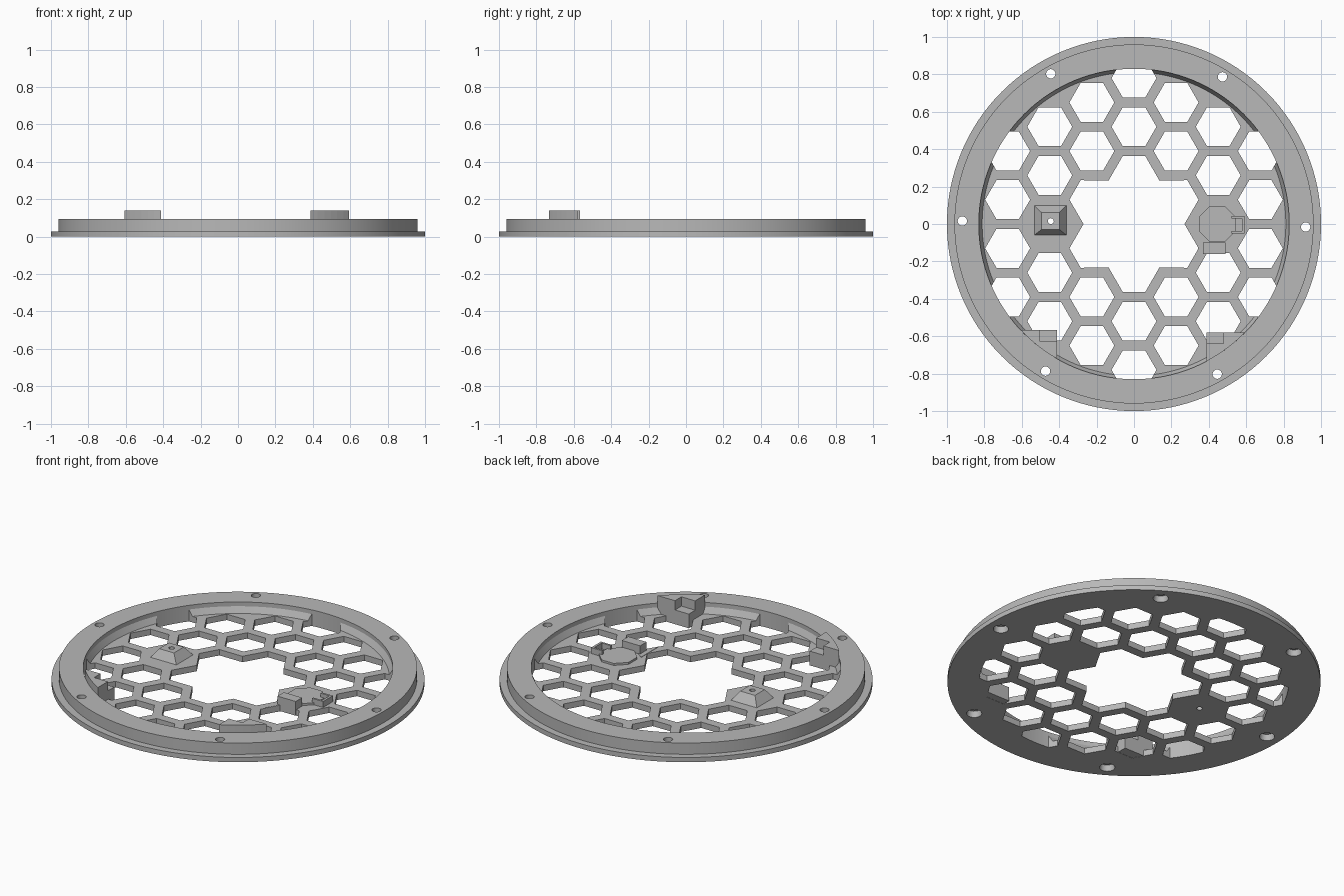
import bpy, bmesh
from math import pi, cos, sin, sqrt, atan2, radians
from mathutils import Vector

cube = bpy.data.objects.get("Cube")
if cube:
    bpy.data.objects.remove(cube, do_unlink=True)

grey = bpy.data.materials.new("plain grey")
grey.use_nodes = True
grey.diffuse_color = (0.48, 0.48, 0.48, 1)
grey.node_tree.nodes["Principled BSDF"].inputs["Base Color"].default_value = grey.diffuse_color

SEG = 128
INNER = 0.83      # inside radius of the rim
PLATE = 0.035     # grille thickness
PITCH = 0.26      # distance between hexagon centres
HEX = 0.12        # hexagon corner radius


def finish(name, bm):
    bmesh.ops.recalc_face_normals(bm, faces=bm.faces)
    mesh = bpy.data.meshes.new(name)
    bm.to_mesh(mesh)
    bm.free()
    mesh.materials.append(grey)
    obj = bpy.data.objects.new(name, mesh)
    bpy.context.collection.objects.link(obj)
    return obj


def lathe(name, profile, closed):
    bm = bmesh.new()
    verts = [bm.verts.new((r, 0, z)) for r, z in profile]
    pairs = list(zip(verts, verts[1:]))
    if closed:
        pairs.append((verts[-1], verts[0]))
    edges = [bm.edges.new(p) for p in pairs]
    bmesh.ops.spin(bm, geom=verts + edges, cent=(0, 0, 0), axis=(0, 0, 1),
                   angle=2 * pi, steps=SEG, use_duplicate=False)
    bmesh.ops.remove_doubles(bm, verts=bm.verts, dist=1e-5)
    return finish(name, bm)


def add_prism(bm, points, z0, z1, top=None):
    """Prism from an outline; a second outline makes it tapered."""
    low = [bm.verts.new((x, y, z0)) for x, y in points]
    high = [bm.verts.new((x, y, z1)) for x, y in (top or points)]
    bm.faces.new(low[::-1])
    bm.faces.new(high)
    n = len(low)
    for i in range(n):
        j = (i + 1) % n
        bm.faces.new((low[i], low[j], high[j], high[i]))


def prism(name, points, z0, z1, top=None):
    bm = bmesh.new()
    add_prism(bm, points, z0, z1, top)
    return finish(name, bm)


def rect(x0, x1, y0, y1):
    return [(x0, y0), (x1, y0), (x1, y1), (x0, y1)]


def polygon(cx, cy, r, n, turn=0):
    return [(cx + r * cos(turn + 2 * pi * i / n), cy + r * sin(turn + 2 * pi * i / n))
            for i in range(n)]


def cut(obj, cutter):
    mod = obj.modifiers.new("cut", 'BOOLEAN')
    mod.operation = 'DIFFERENCE'
    mod.solver = 'EXACT'
    mod.object = cutter
    cutter.hide_render = True
    bpy.context.view_layer.objects.active = obj
    bpy.ops.object.modifier_apply(modifier=mod.name)
    bpy.data.objects.remove(cutter, do_unlink=True)


# Stepped outer rim
rim = lathe("rim", [(INNER, 0), (1, 0), (1, 0.028), (0.96, 0.028),
                    (0.96, 0.095), (INNER, 0.095)], True)

# Six screw holes, countersunk from below
bm = bmesh.new()
for k in range(6):
    a = radians(60 * k - 1)
    x, y = 0.918 * cos(a), 0.918 * sin(a)
    add_prism(bm, polygon(x, y, 0.025, 20), 0.02, 0.12)
cutter = finish("screw_cutter", bm)
cut(rim, cutter)
bm = bmesh.new()
for k in range(6):
    a = radians(60 * k - 1)
    x, y = 0.918 * cos(a), 0.918 * sin(a)
    add_prism(bm, polygon(x, y, 0.043, 20), -0.01, 0.035, polygon(x, y, 0.036, 20))
cut(rim, finish("countersink_cutter", bm))

# Grille plate with a sloped edge against the rim
grille = lathe("grille", [(0, 0), (INNER, 0), (INNER, 0.07), (0.812, PLATE), (0, PLATE)], False)

# Hexagon holes and the six-lobed centre opening
bm = bmesh.new()
for i in range(-3, 4):
    for j in range(-4, 5):
        x = i * PITCH * sqrt(3) / 2
        y = (j + 0.5 * (i % 2)) * PITCH
        d = Vector((x, y)).length
        solid = abs(i) == 2 and j == 0
        if 0.3 < d < 0.85 and not solid:
            add_prism(bm, polygon(x, y, HEX, 6), -0.05, 0.15)
star = []
for k in range(6):
    a = k * pi / 3
    star.append((0.27 * cos(a), 0.27 * sin(a)))
    b = a + pi / 6
    lx, ly = PITCH * cos(b), PITCH * sin(b)
    for t in (-pi / 6, pi / 6):
        star.append((lx + HEX * cos(b + t), ly + HEX * sin(b + t)))
add_prism(bm, star, -0.05, 0.15)
cut(grille, finish("hole_cutter", bm))

# Tapered boss with a pin hole
boss = prism("tapered_boss", rect(-0.54, -0.355, -0.065, 0.105), PLATE - 0.01, 0.085,
             rect(-0.495, -0.398, -0.03, 0.062))
pin = polygon(-0.445, 0.015, 0.016, 16)
cut(boss, prism("pin_cutter", pin, -0.05, 0.2))
cut(grille, prism("pin_cutter", pin, -0.05, 0.2))


# Corner brackets that fill the rim curve, each with a notched corner
def bracket(name, side, cx, cy):
    a0 = atan2(-sqrt(INNER ** 2 - cx ** 2), cx)
    a1 = atan2(cy, sqrt(INNER ** 2 - cy ** 2))
    arc = [(INNER * cos(a0 + (a1 - a0) * t / 6), INNER * sin(a0 + (a1 - a0) * t / 6))
           for t in range(7)]
    outline = [(side * x, y) for x, y in [(cx, cy)] + arc]
    obj = prism(name, outline, 0.001, 0.14)
    xs = sorted((side * (cx - 0.02), side * (cx + 0.09)))
    cut(obj, prism("notch_cutter", rect(xs[0], xs[1], cy - 0.06, cy + 0.02), 0.085, 0.2))


bracket("left_bracket", 1, 0.388, -0.58)
bracket("right_bracket", -1, 0.413, -0.567)

# Latch platform with block, web and clip
prism("latch_platform", polygon(0.445, 0, 0.105, 8, pi / 8), PLATE - 0.01, PLATE + 0.012)
prism("latch_block", rect(0.37, 0.49, -0.16, -0.1), 0.001, 0.085)
prism("latch_web", [(0.343, -0.07), (0.343, -0.235), (0.41, -0.12)], 0.001, PLATE + 0.002)
for y in (-0.05, 0.03):
    prism("clip_arm", rect(0.52, 0.59, y, y + 0.012), 0.02, 0.07)
prism("clip_end", rect(0.578, 0.592, -0.05, 0.042), 0.02, 0.07)

# Smooth the round parts while keeping hard edges
for obj in (rim, grille):
    bpy.ops.object.select_all(action='DESELECT')
    obj.select_set(True)
    bpy.context.view_layer.objects.active = obj
    bpy.ops.object.shade_smooth_by_angle(angle=radians(25))
